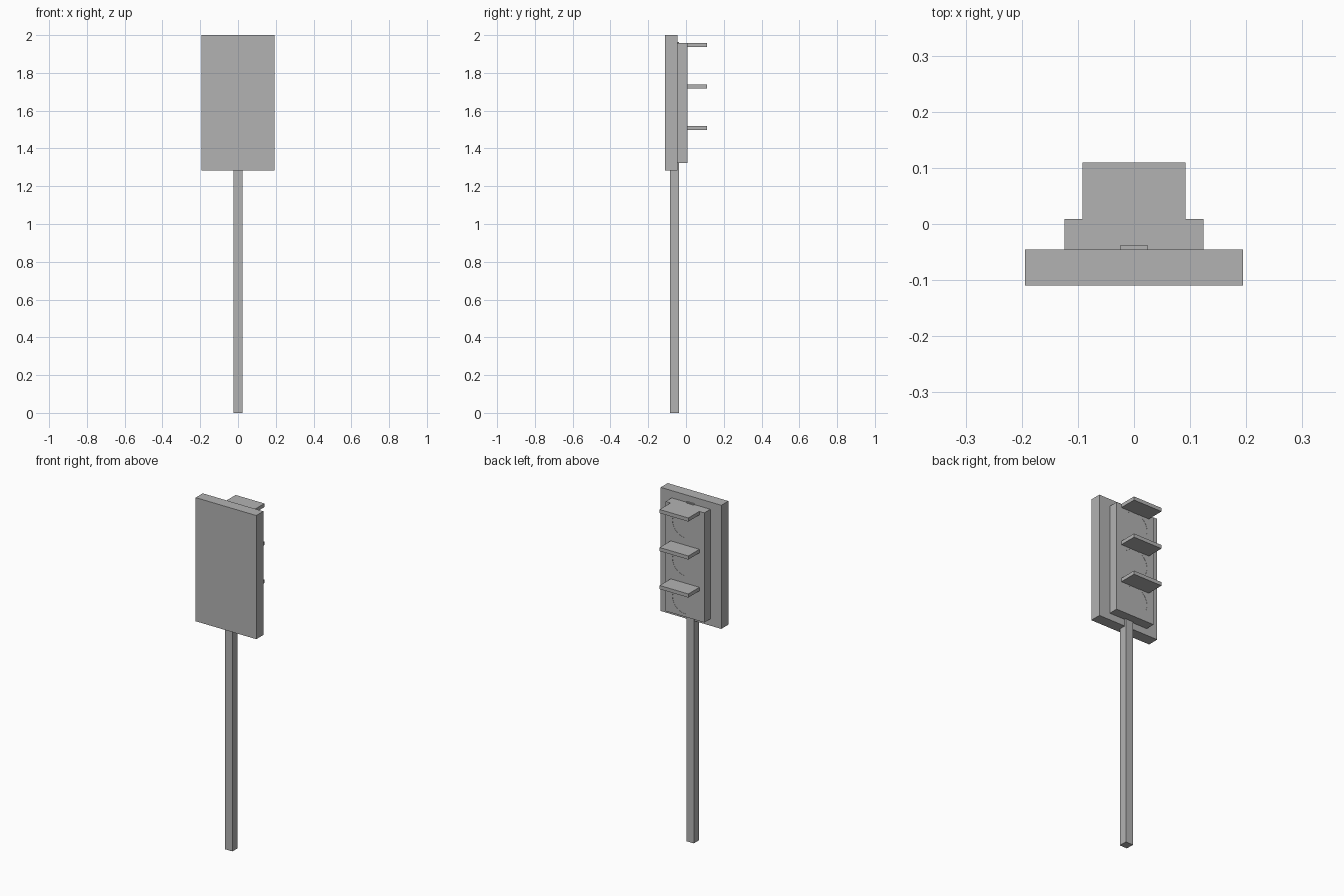
import bpy
import math

if "Cube" in bpy.data.objects:
    bpy.data.objects.remove(bpy.data.objects["Cube"])

grey = bpy.data.materials.new("dark_grey")
grey.diffuse_color = (0.45, 0.45, 0.45, 1)
grey.use_nodes = True
grey.node_tree.nodes["Principled BSDF"].inputs["Base Color"].default_value = grey.diffuse_color


def box(name, x, y, z):
    """Box spanning the given (min, max) ranges."""
    bpy.ops.mesh.primitive_cube_add(size=1, location=[sum(r) / 2 for r in (x, y, z)])
    ob = bpy.context.object
    ob.name = name
    ob.scale = [r[1] - r[0] for r in (x, y, z)]
    bpy.ops.object.transform_apply(location=False, rotation=False, scale=True)
    ob.data.materials.append(grey)
    return ob


# Square pole running up inside the signal head
box("pole", (-0.024, 0.024), (-0.085, -0.037), (0, 1.964))

# Wide backing board and the narrower lamp housing in front of it
box("backboard", (-0.194, 0.194), (-0.11, -0.0455), (1.284, 2.0))
housing = box("lamp_housing", (-0.124, 0.124), (-0.0455, 0.009), (1.323, 1.958))

# Three lamps, each a shallow round lens recess under a flat visor
for i, label in enumerate(("lower", "middle", "upper")):
    z = 1.6405 + (i - 1) * 0.22
    bpy.ops.mesh.primitive_cylinder_add(
        vertices=32, radius=0.08, depth=0.02,
        location=(0, 0.018, z), rotation=(math.pi / 2, 0, 0))
    cutter = bpy.context.object
    cutter.name = label + "_lens_cutter"
    cutter.data.materials.append(grey)
    cutter.hide_render = True
    cutter.hide_set(True)
    cut = housing.modifiers.new(label + "_lens", "BOOLEAN")
    cut.operation = "DIFFERENCE"
    cut.object = cutter
    box(label + "_visor", (-0.092, 0.092), (0.008, 0.11), (z + 0.077, z + 0.098))
